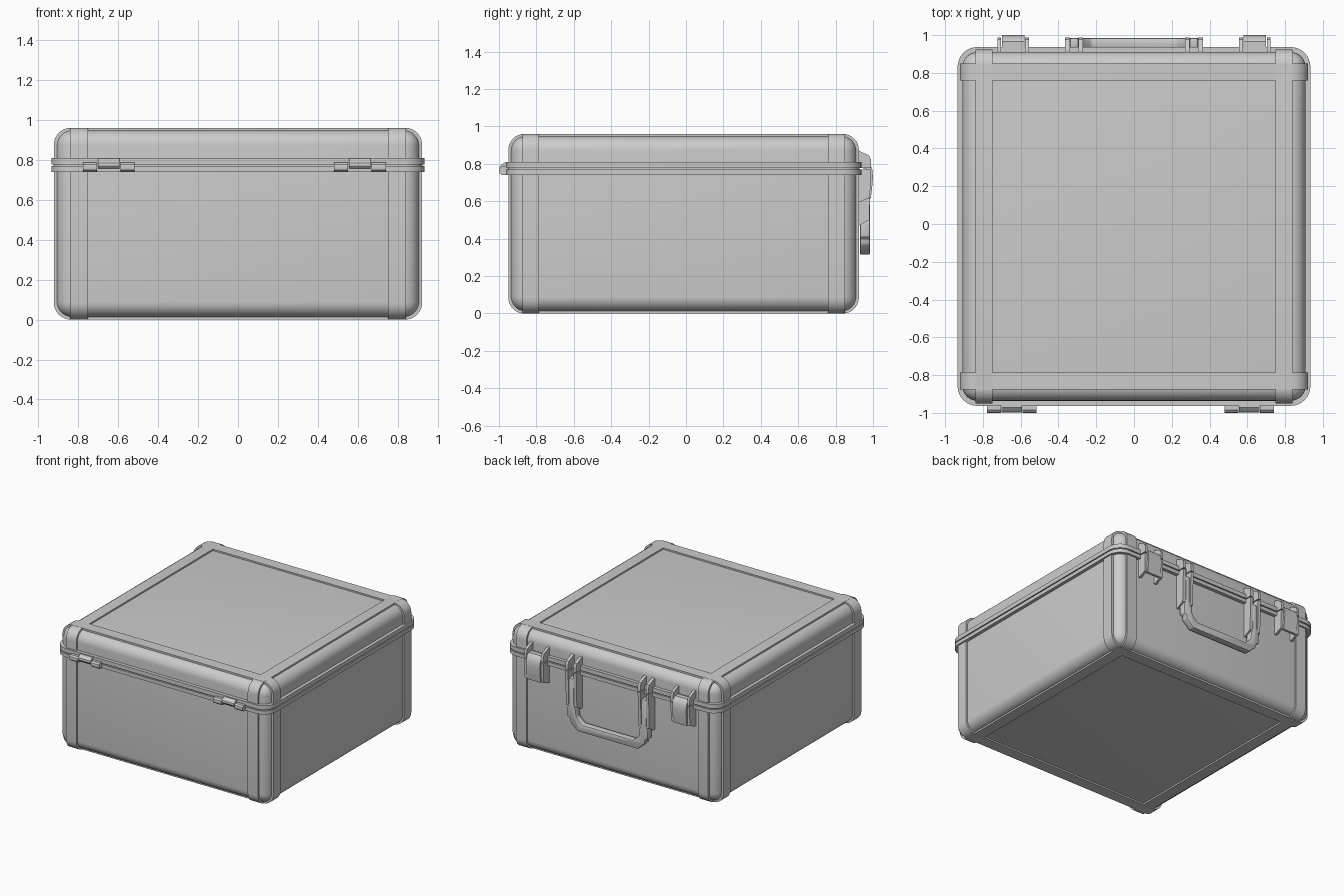
import bpy, bmesh, math
from mathutils import Vector

if "Cube" in bpy.data.objects:
    bpy.data.objects.remove(bpy.data.objects["Cube"])

CY = -0.013          # depth centre of the case shell


def finish(name, bm, angle=35):
    bmesh.ops.recalc_face_normals(bm, faces=bm.faces)
    me = bpy.data.meshes.new(name)
    bm.to_mesh(me)
    bm.free()
    ob = bpy.data.objects.new(name, me)
    bpy.context.collection.objects.link(ob)
    bpy.ops.object.select_all(action='DESELECT')
    ob.select_set(True)
    bpy.context.view_layer.objects.active = ob
    bpy.ops.object.shade_smooth_by_angle(angle=math.radians(angle))
    return ob


def place(p, axis, t):
    """2D profile point to 3D: axis x uses (y,z), y uses (x,z), z uses (x,y)."""
    u, v = p
    return {'x': (t, u, v), 'y': (u, t, v), 'z': (u, v, t)}[axis]


def prism(name, pts, axis, a, b, bevel=0.0):
    bm = bmesh.new()
    lo = [bm.verts.new(place(p, axis, a)) for p in pts]
    hi = [bm.verts.new(place(p, axis, b)) for p in pts]
    n = len(pts)
    bm.faces.new(lo)
    bm.faces.new(hi)
    for i in range(n):
        j = (i + 1) % n
        bm.faces.new((lo[i], lo[j], hi[j], hi[i]))
    bmesh.ops.recalc_face_normals(bm, faces=bm.faces)
    if bevel:
        bmesh.ops.bevel(bm, geom=bm.edges[:], offset=bevel, segments=2,
                        affect='EDGES', profile=0.5)
    return finish(name, bm)


def rrect(cu, cv, hu, hv, r, n=8):
    pts = []
    for k, (su, sv) in enumerate(((1, 1), (-1, 1), (-1, -1), (1, -1))):
        for i in range(n + 1):
            t = math.pi / 2 * (k + i / n)
            pts.append((cu + su * (hu - r) + r * math.cos(t),
                        cv + sv * (hv - r) + r * math.sin(t)))
    return pts


def ring(name, cu, cv, hu, hv, r, depth, axis, a, b):
    """Hollow rounded-rectangle band."""
    bm = bmesh.new()
    outer = rrect(cu, cv, hu, hv, r)
    inner = rrect(cu, cv, hu - depth, hv - depth, r - depth)
    loops = [[bm.verts.new(place(p, axis, t)) for p in ps]
             for ps, t in ((outer, a), (outer, b), (inner, b), (inner, a))]
    n = len(outer)
    for k in range(4):
        A, B = loops[k], loops[(k + 1) % 4]
        for i in range(n):
            j = (i + 1) % n
            bm.faces.new((A[i], A[j], B[j], B[i]))
    return finish(name, bm)


# case shell with rounded edges
bm = bmesh.new()
bmesh.ops.create_cube(bm, size=1)
for v in bm.verts:
    v.co = Vector((v.co.x * 1.816, v.co.y * 1.846 + CY, v.co.z * 0.936 + 0.48))
bmesh.ops.bevel(bm, geom=bm.edges[:], offset=0.078, segments=8,
                affect='EDGES', profile=0.5)
finish("case_shell", bm)

# raised reinforcing bands running around the case near each corner
for s in (-1, 1):
    x0, x1 = sorted((s * 0.75, s * 0.84))
    ring("side_band", CY, 0.48, 0.937, 0.48, 0.085, 0.03, 'x', x0, x1)
    y0, y1 = sorted((CY + s * 0.772, CY + s * 0.862))
    ring("cross_band", 0, 0.48, 0.922, 0.48, 0.085, 0.03, 'y', y0, y1)

# rims of the base and the lid with a seam between them
ring("base_rim", 0, CY, 0.934, 0.95, 0.105, 0.05, 'z', 0.74, 0.769)
ring("lid_rim", 0, CY, 0.934, 0.95, 0.105, 0.05, 'z', 0.777, 0.81)
ring("rim_seal", 0, CY, 0.924, 0.94, 0.095, 0.03, 'z', 0.765, 0.78)

# hinges on the front: two lower knuckles and one upper knuckle each
low = [(-0.955, 0.74), (-0.985, 0.74), (-0.997, 0.75), (-1.0, 0.763),
       (-0.997, 0.776), (-0.985, 0.786), (-0.955, 0.786)]
high = [(-0.955, 0.806), (-0.972, 0.806), (-0.986, 0.795), (-0.996, 0.785),
        (-0.998, 0.77), (-0.99, 0.758), (-0.955, 0.756)]
for x in (-0.647, 0.61):
    prism("hinge_knuckle", low, 'x', x - 0.13, x - 0.058)
    prism("hinge_knuckle", low, 'x', x + 0.058, x + 0.13)
    prism("hinge_leaf", high, 'x', x - 0.054, x + 0.054)

# rib profiles on the back: lid part, latch part, handle part
lid_rib = [(0.90, 0.875), (0.925, 0.87), (0.978, 0.845), (0.988, 0.825),
           (0.988, 0.777), (0.90, 0.777)]
latch_rib = [(0.90, 0.769), (0.988, 0.769), (0.984, 0.62), (0.925, 0.595),
             (0.90, 0.595)]
handle_rib = [(0.90, 0.769), (0.988, 0.769), (0.98, 0.50), (0.925, 0.47),
              (0.90, 0.47)]
latch = [(0.925, 0.815), (0.965, 0.815), (0.985, 0.80), (0.996, 0.77),
         (1.0, 0.73), (0.994, 0.66), (0.988, 0.615), (0.968, 0.615),
         (0.97, 0.70), (0.965, 0.77), (0.925, 0.785)]
for s in (-1, 1):
    # latches
    for d in (-0.073, 0.073):
        x = s * 0.64 + d
        prism("latch_rib_upper", lid_rib, 'x', x - 0.01, x + 0.01)
        prism("latch_rib_lower", latch_rib, 'x', x - 0.01, x + 0.01)
    prism("latch", latch, 'x', s * 0.64 - 0.06, s * 0.64 + 0.06)
    # handle brackets
    for d in (0.281, 0.352):
        x = s * d
        prism("handle_rib_upper", lid_rib, 'x', x - 0.012, x + 0.012)
        prism("handle_rib_lower", handle_rib, 'x', x - 0.012, x + 0.012)

# carrying handle: U-shaped frame with chamfered corners and a rounded grip
half = [(0.338, 0.72), (0.338, 0.52), (0.352, 0.48), (0.352, 0.41),
        (0.33, 0.40), (0.325, 0.37), (0.265, 0.315)]
inside = [(0.225, 0.375), (0.272, 0.42), (0.28, 0.48), (0.295, 0.52),
          (0.295, 0.72)]
right = inside + half
outline = right + [(-x, z) for x, z in reversed(right)]
prism("handle", outline, 'y', 0.93, 0.984, bevel=0.008)
